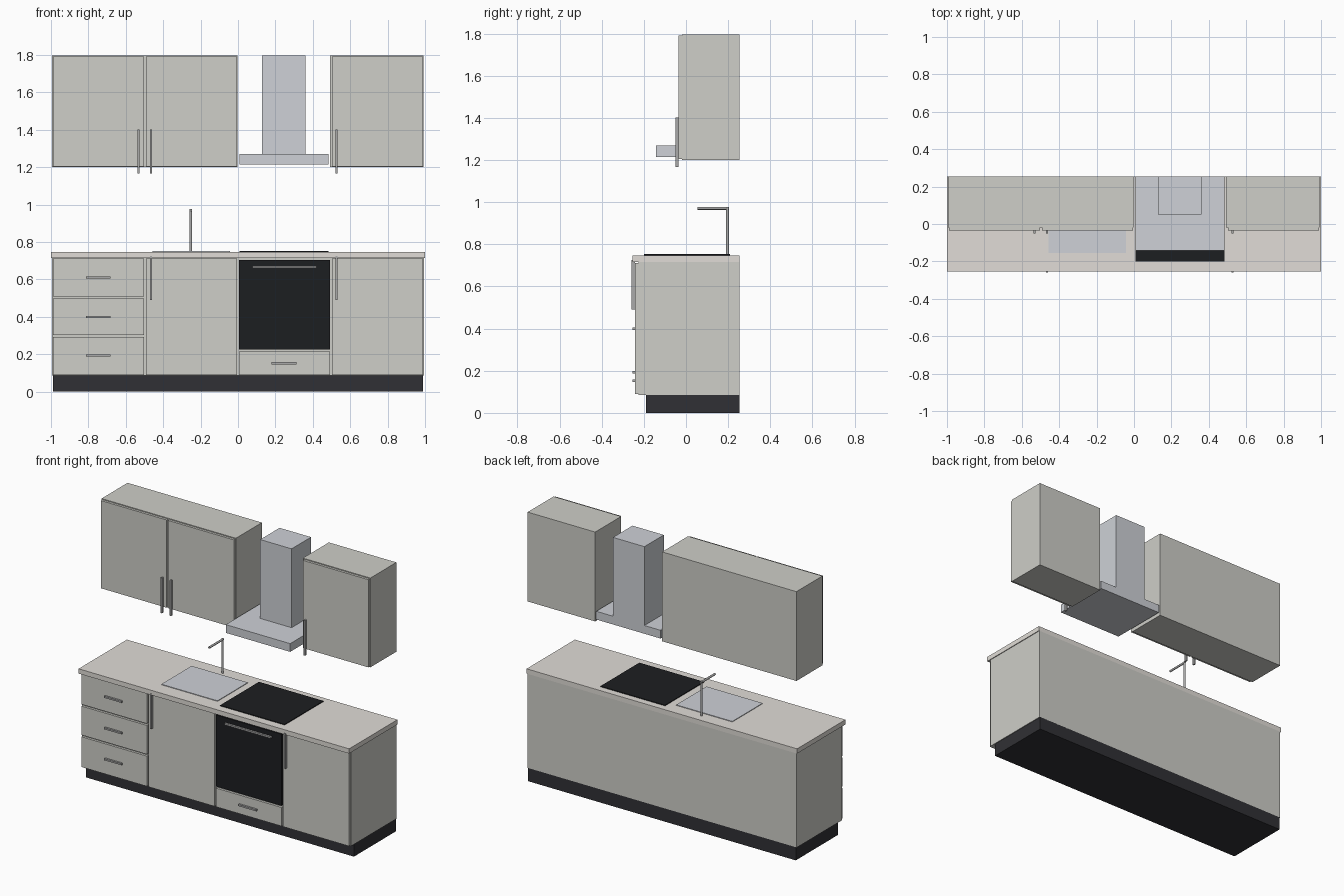
import bpy
import math

if "Cube" in bpy.data.objects:
    bpy.data.objects.remove(bpy.data.objects["Cube"])


def material(name, rgb):
    m = bpy.data.materials.new(name)
    m.diffuse_color = (*rgb, 1)
    m.use_nodes = True
    m.node_tree.nodes["Principled BSDF"].inputs["Base Color"].default_value = m.diffuse_color
    return m


CABINET = material("cabinet_grey", (0.62, 0.62, 0.58))
STONE = material("worktop_stone", (0.75, 0.72, 0.68))
STEEL = material("steel", (0.62, 0.64, 0.68))
HANDLE = material("handle_metal", (0.40, 0.40, 0.40))
BLACK = material("black_glass", (0.012, 0.013, 0.015))
PLINTH = material("plinth_dark", (0.03, 0.03, 0.035))


def box(name, x, y, z, mat):
    """Box from (min, max) ranges."""
    bpy.ops.mesh.primitive_cube_add(
        size=1, location=[(a + b) / 2 for a, b in (x, y, z)])
    o = bpy.context.object
    o.name = name
    o.scale = [b - a for a, b in (x, y, z)]
    bpy.ops.object.transform_apply(location=False, rotation=False, scale=True)
    o.data.materials.append(mat)
    return o


def rod(name, centre, length, radius, rotation, mat):
    bpy.ops.mesh.primitive_cylinder_add(
        vertices=16, radius=radius, depth=length, location=centre, rotation=rotation)
    o = bpy.context.object
    o.name = name
    o.data.materials.append(mat)
    bpy.ops.object.shade_smooth_by_angle()
    return o


BACK = 0.255
T = 0.0055            # half the handle width
M = 0.4975            # cabinet module width
BASE = (-0.242, -0.226)    # base front panels, front to back
WALL = (-0.035, -0.019)    # wall front panels
GAP = 0.006


def panel(name, col, z, y, mat=CABINET):
    """Front panel filling one module column (columns -2 to 1)."""
    return box(name, (col * M + GAP, (col + 1) * M - GAP), y, z, mat)


def h_handle(name, x, z):
    box(name, x, (-0.255, BASE[0]), (z - T, z + T), HANDLE)


def v_handle(name, x, z, front):
    box(name, (x - T, x + T), (front - 0.016, front), z, HANDLE)


# Base units
box("plinth", (-0.99, 0.99), (-0.19, BACK), (0, 0.088), PLINTH)
box("base_carcass", (-0.995, 0.995), (BASE[1], BACK), (0.086, 0.716), CABINET)
box("worktop", (-1, 1), (-0.255, BACK), (0.716, 0.748), STONE)

# Drawer stack
for i, z in enumerate([(0.09, 0.292), (0.304, 0.497), (0.509, 0.711)]):
    panel(f"drawer_front_{i}", -2, z, BASE)
    h_handle(f"drawer_handle_{i}", (-0.812, -0.683), (0.193, 0.40, 0.61)[i])

# Sink and right-hand doors
for name, col, hx in (("sink_door", -1, -0.466), ("right_door", 1, 0.527)):
    panel(name, col, (0.09, 0.711), BASE)
    v_handle(name + "_handle", hx, (0.49, 0.725), BASE[0])

# Oven with drawer below
panel("oven_front", 0, (0.226, 0.704), BASE, BLACK)
h_handle("oven_handle", (0.077, 0.42), 0.667)
panel("oven_drawer", 0, (0.09, 0.215), BASE)
h_handle("oven_drawer_handle", (0.18, 0.313), 0.152)

# Hob and sink plates on the worktop
box("hob", (0.008, 0.485), (-0.20, 0.21), (0.745, 0.753), BLACK)
box("sink", (-0.458, -0.043), (-0.155, 0.165), (0.745, 0.752), STEEL)

# Tap
rod("tap_post", (-0.252, 0.197, 0.8615), 0.233, 0.007, (0, 0, 0), HANDLE)
rod("tap_spout", (-0.252, 0.1295, 0.971), 0.149, 0.007, (math.pi / 2, 0, 0), HANDLE)

# Wall cabinets
box("wall_cabinet_left", (-0.995, -0.002), (WALL[1], BACK), (1.2, 1.797), CABINET)
box("wall_cabinet_right", (0.493, 0.992), (WALL[1], BACK), (1.2, 1.797), CABINET)
for col, hx in ((-2, -0.532), (-1, -0.465), (1, 0.527)):
    panel(f"wall_door_{col + 2}", col, (1.205, 1.791), WALL)
    v_handle(f"wall_handle_{col + 2}", hx, (1.167, 1.402), WALL[0])

# Extractor hood
box("hood_canopy", (0.009, 0.485), (-0.142, BACK), (1.215, 1.27), STEEL)
box("hood_chimney", (0.129, 0.361), (0.05, BACK), (1.268, 1.797), STEEL)
